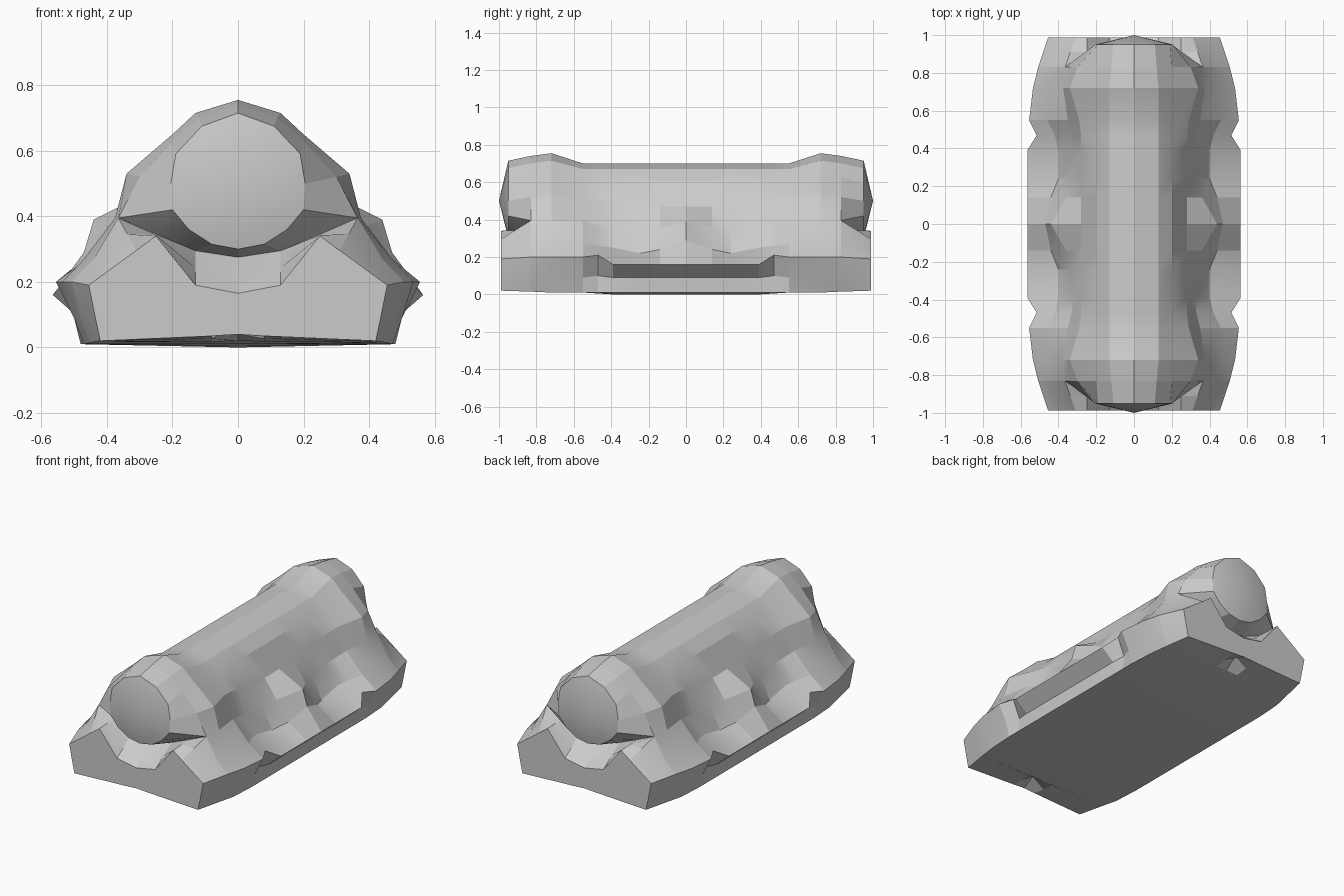
import bpy, bmesh, math

cube = bpy.data.objects.get("Cube")
if cube:
    bpy.data.objects.remove(cube, do_unlink=True)

grey = bpy.data.materials.new("plain grey")
grey.use_nodes = True
colour = (0.6, 0.6, 0.6, 1)
grey.diffuse_color = colour
grey.node_tree.nodes["Principled BSDF"].inputs["Base Color"].default_value = colour


def mirrored(half):
    """Closed outline from a half outline that runs from top centre to bottom centre."""
    return half + [(-x, z) for x, z in reversed(half[1:-1])]


def loft(name, sections, tip=None, cap=False):
    """Skin a list of (y, half outline); the last outline can end in a tip or a flat cap."""
    bm = bmesh.new()
    rings = [[bm.verts.new((x, y, z)) for x, z in mirrored(h)] for y, h in sections]
    n = len(rings[0])
    for a, b in zip(rings, rings[1:]):
        for i in range(n):
            j = (i + 1) % n
            bm.faces.new((a[i], a[j], b[j], b[i]))
    if tip:
        point = bm.verts.new(tip)
        for i in range(n):
            bm.faces.new((rings[-1][i], rings[-1][(i + 1) % n], point))
    if cap:
        bm.faces.new(rings[-1])
    bmesh.ops.recalc_face_normals(bm, faces=bm.faces)
    mesh = bpy.data.meshes.new(name)
    bm.to_mesh(mesh)
    bm.free()
    obj = bpy.data.objects.new(name, mesh)
    bpy.context.collection.objects.link(obj)
    mesh.materials.append(grey)
    bpy.ops.object.select_all(action='DESELECT')
    obj.select_set(True)
    bpy.context.view_layer.objects.active = obj
    bpy.ops.object.shade_smooth_by_angle(angle=math.radians(16))


# Outline where the hull meets the noses (upper part) and the end blocks (lower part)
ROOT = .83
crown = [(0, .74), (.12, .70), (.20, .63), (.30, .52), (.365, .395)]
saddle = [(0, .275), (.13, .295), (.25, .345)]
flank = [(.44, .27), (.507, .20), (.48, .09), (.45, .015)]

# Long hull: arched back, side bosses at the middle, undercut skirts
arch = [(0, .70), (.13, .67), (.20, .61)]
skirt = [(.565, .16), (.485, .09), (.48, .01), (0, 0)]
half_hull = [
    (0, arch + [(.28, .47), (.44, .39), (.47, .29)] + skirt),
    (.14, arch + [(.28, .47), (.36, .355), (.44, .24)] + skirt),
    (.24, arch + [(.28, .48), (.335, .36), (.40, .22)] + skirt),
    (.39, arch + [(.28, .50), (.32, .36), (.40, .25)] + skirt),
    (.47, arch + [(.28, .51), (.33, .37), (.42, .26), (.515, .21), (.47, .10), (.48, .01), (0, .005)]),
    (.55, arch + [(.29, .52), (.35, .39), (.46, .27), (.555, .20), (.50, .09), (.48, .01), (0, .01)]),
    (.72, [(0, .755), (.13, .715), (.20, .65), (.34, .53), (.375, .395), (.47, .27),
           (.535, .20), (.50, .09), (.47, .01), (0, .01)]),
    (ROOT, crown + flank + [(0, .02)]),
]
loft("hull", [(-y, h) for y, h in reversed(half_hull[1:])] + half_hull)

# Rounded noses over scooped end blocks, the same at both ends
nose_root = crown + saddle[::-1]
nose_rim = [(0, .715), (.11, .675), (.19, .59), (.205, .50), (.20, .42),
            (.15, .36), (.08, .315), (0, .30)]
block_root = saddle + crown[-1:] + flank + [(.08, .018), (0, .02)]
block_end = [(0, .165), (.13, .19), (.25, .34), (.31, .296), (.40, .23), (.455, .19),
             (.435, .09), (.42, .02), (.08, .035), (0, .04)]
block_mid = [((a + c) / 2, (b + d) / 2) for (a, b), (c, d) in zip(block_root, block_end)]
block_mid[-1] = (0, .08)    # small pocket in the underside
for side, word in ((-1, "front"), (1, "back")):
    loft(word + "_nose", [(side * ROOT, nose_root), (side * .95, nose_rim)],
         tip=(0, side, .50))
    loft(word + "_end_block", [(side * ROOT, block_root), (side * .91, block_mid),
                               (side * .988, block_end)], cap=True)
